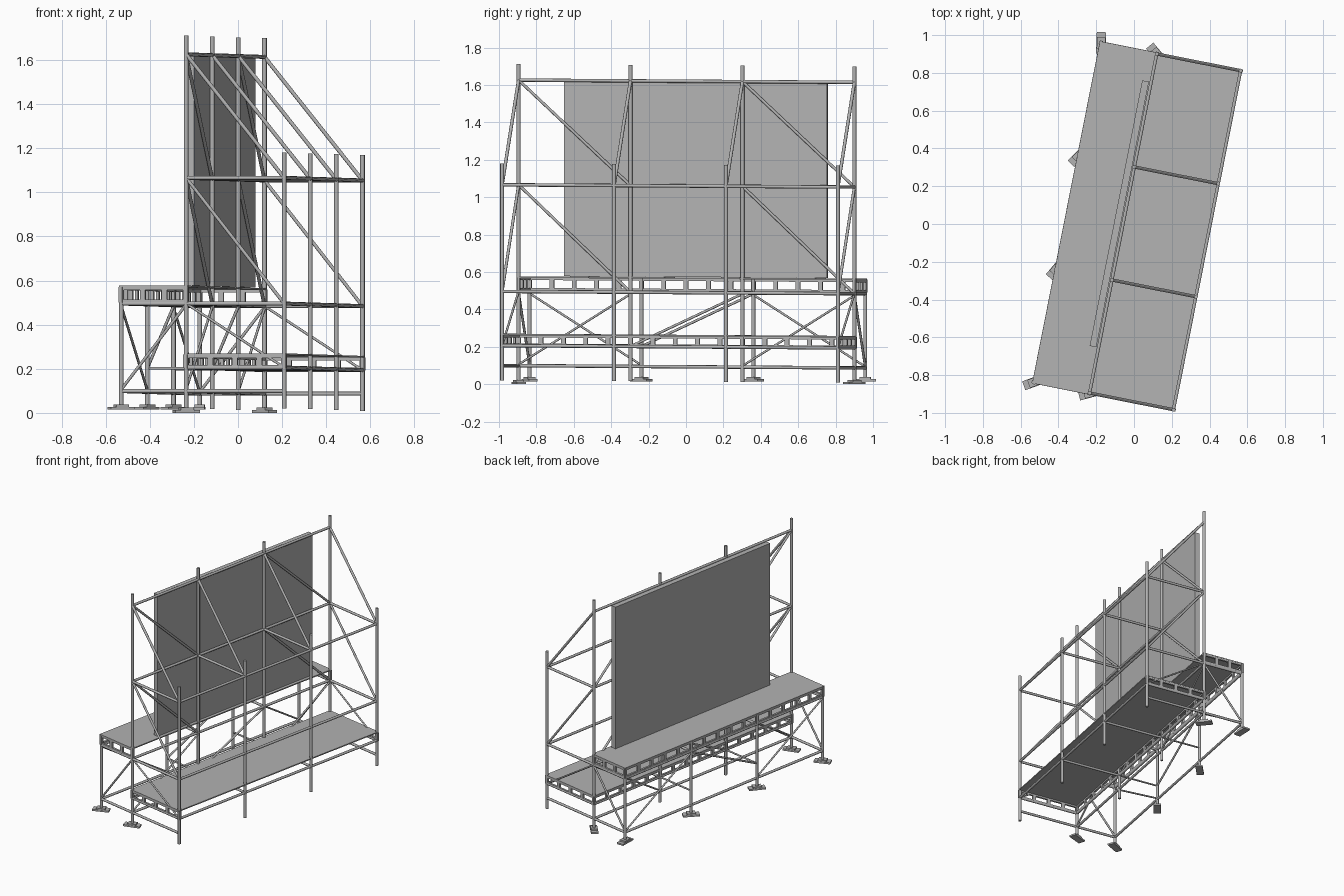
import bpy, bmesh, math
from mathutils import Matrix, Vector

if "Cube" in bpy.data.objects:
    bpy.data.objects.remove(bpy.data.objects["Cube"])

# Local frame: x across the stand, y along it; then turned, with a slight fall along its length
PLACE = Matrix.Translation((-0.0575, 0.0025, 0)) @ Matrix.Rotation(math.radians(-11.2), 4, 'Z')
FALL = Matrix.Identity(4)
FALL[2][1] = -0.0065
ROOT = PLACE @ FALL

grey = bpy.data.materials.new("steel grey")
grey.diffuse_color = (0.45, 0.45, 0.45, 1)
grey.use_nodes = True
grey.node_tree.nodes["Principled BSDF"].inputs["Base Color"].default_value = grey.diffuse_color

FRONT, MID, BACK = -0.30, 0.0, 0.453
BAYS = [-0.915, -0.305, 0.305, 0.915]
ENDS = (BAYS[0], BAYS[-1])


def tube(bm, a, b, r=0.009):
    a, b = Vector(a), Vector(b)
    d = b - a
    m = Matrix.Translation((a + b) / 2) @ d.to_track_quat('Z', 'Y').to_matrix().to_4x4()
    bmesh.ops.create_cone(bm, cap_ends=True, segments=10, radius1=r, radius2=r,
                          depth=d.length, matrix=m)


def box(bm, lo, hi):
    lo, hi = Vector(lo), Vector(hi)
    m = Matrix.Translation((lo + hi) / 2) @ Matrix.Diagonal((*(hi - lo), 1))
    bmesh.ops.create_cube(bm, size=1, matrix=m)


def finish(name, bm, matrix=ROOT, smooth=False):
    me = bpy.data.meshes.new(name)
    bm.transform(matrix)
    bm.to_mesh(me)
    bm.free()
    me.materials.append(grey)
    ob = bpy.data.objects.new(name, me)
    bpy.context.collection.objects.link(ob)
    if smooth:
        bpy.ops.object.select_all(action='DESELECT')
        ob.select_set(True)
        bpy.context.view_layer.objects.active = ob
        bpy.ops.object.shade_smooth_by_angle(angle=math.radians(40))


def ladder_beam(bm, a, b, zlo, zhi, panels):
    """Flat beam with two chords and upright plates, along x or y."""
    a, b = Vector(a), Vector(b)
    d = (b - a).normalized()
    t = Vector((abs(d.y), abs(d.x))) * 0.007
    for z0, z1 in ((zlo, zlo + 0.014), (zhi - 0.014, zhi)):
        box(bm, (*(a - t), z0), (*(b + t), z1))
    for i in range(panels + 1):
        c = a.lerp(b, i / panels)
        w = d * 0.012
        box(bm, (*(c - w - t), zlo), (*(c + w + t), zhi))


# Upright posts, three rows of four
for name, x, z0, z1 in (("front_posts", FRONT, 0.03, 0.565),
                        ("tall_middle_posts", MID, 0.015, 1.705),
                        ("back_posts", BACK, 0.015, 1.175)):
    bm = bmesh.new()
    for y in BAYS:
        tube(bm, (x, y, z0), (x, y, z1), 0.0105)
    finish(name, bm, smooth=True)

# Lengthwise rails
bm = bmesh.new()
for x, heights in ((FRONT, (0.093, 0.49)),
                   (MID, (0.093, 0.2, 0.49, 1.06, 1.62)),
                   (BACK, (0.2, 0.49, 1.06))):
    for z in heights:
        tube(bm, (x, ENDS[0], z), (x, ENDS[1], z))
finish("long_rails", bm, smooth=True)

# Cross rails
bm = bmesh.new()
for y in BAYS:
    tube(bm, (MID, y, 1.06), (BACK, y, 1.06))
    tube(bm, (FRONT, y, 0.49), (MID, y, 0.49))
    tube(bm, (MID, y, 0.2), (BACK, y, 0.2))
for y in ENDS:
    tube(bm, (FRONT, y, 0.093), (BACK, y, 0.093))
    tube(bm, (MID, y, 0.49), (BACK, y, 0.49))
for y in BAYS[1:3]:
    tube(bm, (FRONT, y, 0.2), (MID, y, 0.2), 0.006)
finish("cross_rails", bm, smooth=True)

# Sloping stays between the middle and back rows
bm = bmesh.new()
for y in BAYS:
    tube(bm, (MID, y, 1.62), (BACK, y, 1.06))
for y in ENDS:
    tube(bm, (MID, y, 1.06), (BACK, y, 0.49), 0.008)
    tube(bm, (MID, y, 0.49), (BACK, y, 0.2), 0.006)
    tube(bm, (FRONT, y, 0.1), (MID, y, 0.485), 0.007)
finish("cross_stays", bm, smooth=True)

# Lengthwise diagonal bracing
bm = bmesh.new()
for i in (0, 2):
    y0, y1 = BAYS[i], BAYS[i + 1]
    tube(bm, (MID, y0, 1.62), (MID, y1, 1.06), 0.008)
    tube(bm, (MID, y0, 1.06), (MID, y1, 0.49), 0.008)
    tube(bm, (FRONT, y0, 0.48), (FRONT, y1, 0.1), 0.006)
    tube(bm, (MID, y0, 0.1), (MID, y1, 0.48), 0.006)
for x in (FRONT, MID):
    tube(bm, (x, BAYS[1], 0.2), (x, BAYS[2], 0.485), 0.007)
finish("long_braces", bm, smooth=True)

# Decks: raised front stage and lower back walkway
for name, x0, x1, z in (("upper_deck", FRONT - 0.008, MID + 0.008, 0.571),
                        ("lower_deck", MID - 0.008, BACK + 0.008, 0.264)):
    bm = bmesh.new()
    box(bm, (x0, ENDS[0] - 0.008, z - 0.008), (x1, ENDS[1] + 0.008, z))
    finish(name, bm)

# Ladder beams carrying the decks
for name, long_x, x0, x1, z0, z1, n in (
        ("upper_deck_beams", FRONT, FRONT, MID, 0.495, 0.565, 3),
        ("lower_deck_beams", MID, MID, BACK, 0.198, 0.258, 4)):
    bm = bmesh.new()
    ladder_beam(bm, (long_x, ENDS[0]), (long_x, ENDS[1]), z0, z1, 15)
    for y in ENDS:
        ladder_beam(bm, (x0, y), (x1, y), z0, z1, n)
    finish(name, bm)

# Large display panel
bm = bmesh.new()
box(bm, (-0.048, -0.67, 0.573), (-0.012, 0.763, 1.618))
finish("display_panel", bm)

# Ground pads of two stacked planks, each turned its own way
bm = bmesh.new()
pads = ((FRONT, BAYS[0], 20), (FRONT, BAYS[1], 50), (FRONT, BAYS[2], 45),
        (FRONT, BAYS[3], 88), (MID, BAYS[0], 15), (MID, BAYS[3], 130))
for x, y, angle in pads:
    base = ROOT @ Vector((x, y, 0))
    rise = 0.014 if x == FRONT else 0.0
    for z, size in ((0.0065 + rise, (0.115, 0.05)), (0.0175 + rise, (0.06, 0.045))):
        m = (Matrix.Translation((base.x, base.y, z)) @ Matrix.Rotation(math.radians(angle), 4, 'Z')
             @ Matrix.Diagonal((*size, 0.012, 1)))
        bmesh.ops.create_cube(bm, size=1, matrix=m)
# lowest pad rests on the ground
for v in bm.verts:
    v.co.z = max(v.co.z, 0.0)
finish("ground_pads", bm, Matrix.Identity(4))
